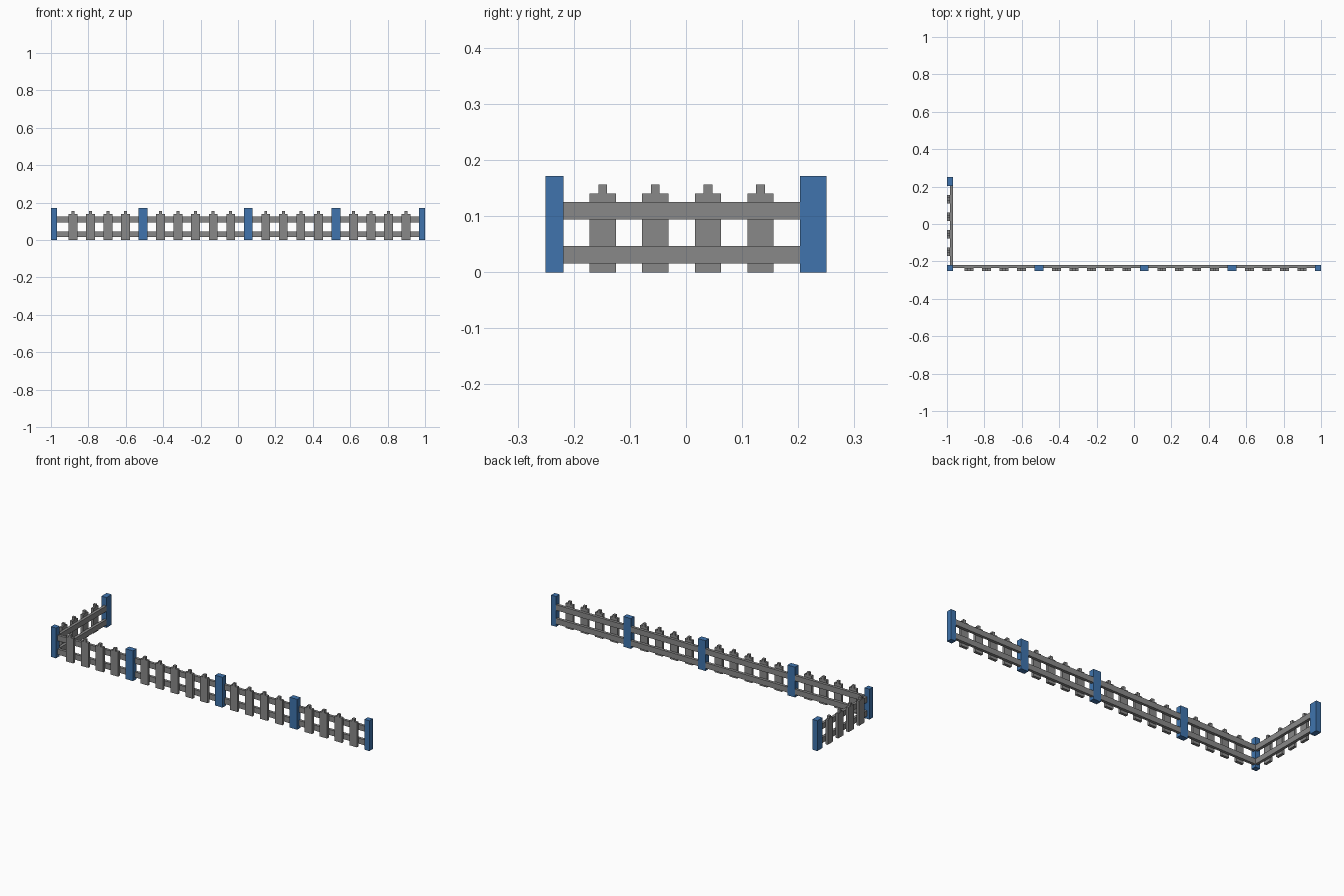
import bpy
import bmesh
from mathutils import Matrix

cube = bpy.data.objects.get("Cube")
if cube:
    bpy.data.objects.remove(cube, do_unlink=True)

U = 1 / 64  # fence module: every size is a whole number of these


def material(name, rgb):
    m = bpy.data.materials.new(name)
    m.use_nodes = True
    m.diffuse_color = (*rgb, 1)
    m.node_tree.nodes["Principled BSDF"].inputs["Base Color"].default_value = (*rgb, 1)
    return m


grey = material("grey paint", (0.25, 0.25, 0.25))
blue = material("blue paint", (0.05, 0.175, 0.42))


def finish(name, bm, mat):
    bmesh.ops.recalc_face_normals(bm, faces=bm.faces)
    mesh = bpy.data.meshes.new(name)
    bm.to_mesh(mesh)
    bm.free()
    mesh.materials.append(mat)
    obj = bpy.data.objects.new(name, mesh)
    bpy.context.collection.objects.link(obj)


def box(name, x, y, z, mat):
    """Box from (low, high) ranges in modules."""
    bm = bmesh.new()
    size = [(b - a) * U for a, b in (x, y, z)]
    mid = [(a + b) / 2 * U for a, b in (x, y, z)]
    bmesh.ops.create_cube(bm, size=1, matrix=Matrix.Translation(mid) @ Matrix.Diagonal((*size, 1)))
    finish(name, bm, mat)


def picket(name, start, side):
    """Stepped board, one module thick, on the front run or the side run."""
    outline = [(0, 0), (3, 0), (3, 9), (2, 9), (2, 10), (1, 10), (1, 9), (0, 9)]
    bm = bmesh.new()
    if side:
        pts = [(-64, start + a, h) for a, h in outline]
        depth = (U, 0, 0)
    else:
        pts = [(start + a, -16, h) for a, h in outline]
        depth = (0, U, 0)
    face = bm.faces.new([bm.verts.new([c * U for c in p]) for p in pts])
    ext = bmesh.ops.extrude_face_region(bm, geom=[face], use_keep_orig=True)
    bmesh.ops.translate(bm, vec=depth, verts=[v for v in ext["geom"] if isinstance(v, bmesh.types.BMVert)])
    finish(name, bm, grey)


# Posts: front run, then the end of the side run
posts = [(-64, -62), (-34, -31), (2, 5), (32, 35), (62, 64)]
for i, span in enumerate(posts):
    box(f"front_post_{i + 1}", span, (-16, -14), (0, 11), blue)
box("side_end_post", (-64, -62), (13, 16), (0, 11), blue)

# Rails between the posts
for level, z in (("lower", (1, 3)), ("upper", (6, 8))):
    for i in range(len(posts) - 1):
        box(f"front_{level}_rail_{i + 1}", (posts[i][1], posts[i + 1][0]), (-15, -14), z, grey)
    box(f"side_{level}_rail", (-63, -62), (-14, 13), z, grey)

# Pickets: even spacing, leaving out the places taken by posts
for i in range(20):
    if i not in (4, 10, 15):
        picket(f"front_picket_{i + 1}", -58 + 6 * i, False)
for i in range(4):
    picket(f"side_picket_{i + 1}", -11 + 6 * i, True)
